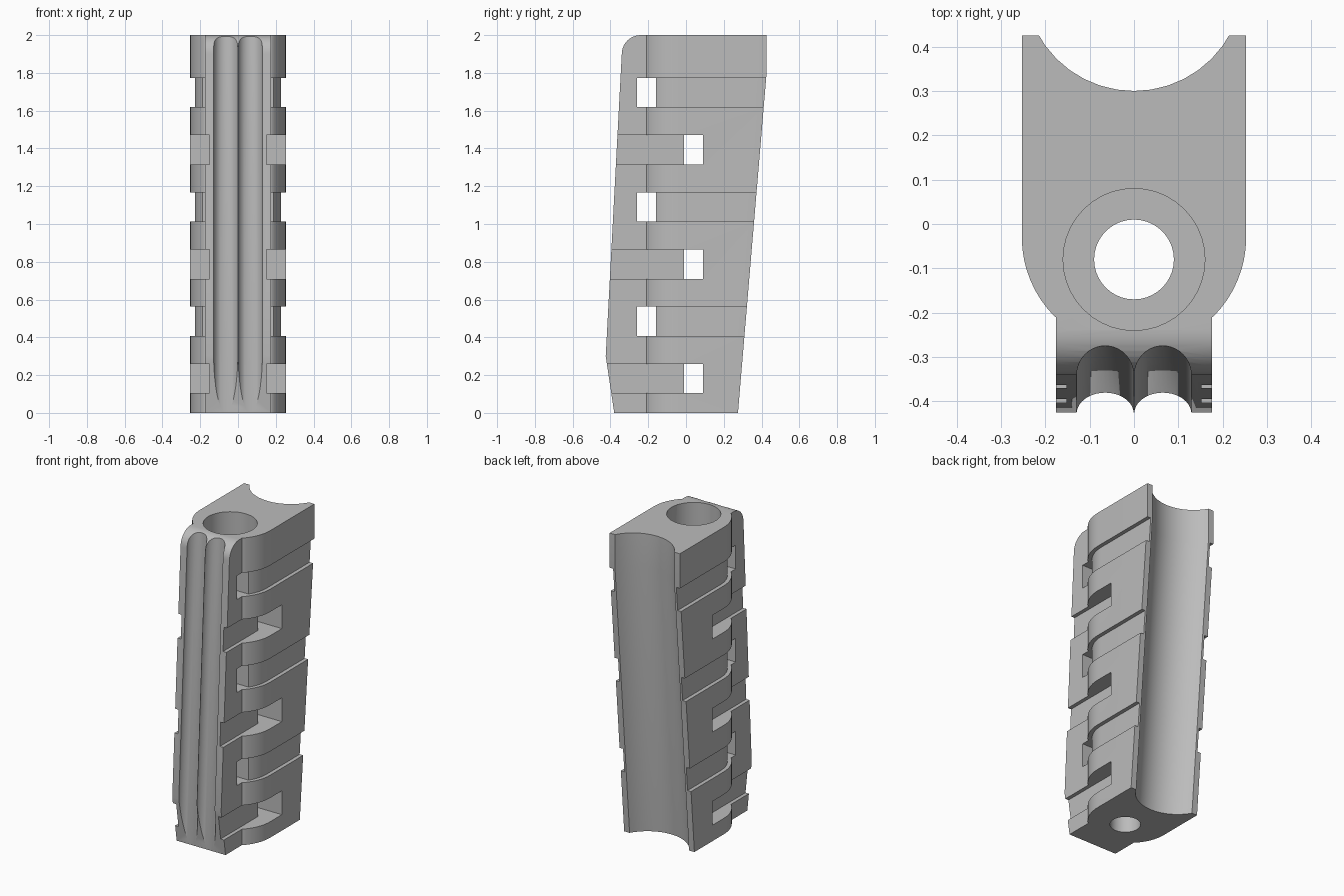
import bpy, bmesh
from math import sin, cos, radians, pi

cube = bpy.data.objects.get("Cube")
if cube:
    bpy.data.objects.remove(cube, do_unlink=True)

grey = bpy.data.materials.new("plain_grey")
grey.use_nodes = True
colour = (0.5, 0.5, 0.5, 1)
grey.diffuse_color = colour
grey.node_tree.nodes["Principled BSDF"].inputs["Base Color"].default_value = colour


def loft(name, rings):
    """Closed solid through matching rings of points."""
    bm = bmesh.new()
    loops = [[bm.verts.new(p) for p in ring] for ring in rings]
    n = len(loops[0])
    for a, b in zip(loops, loops[1:]):
        for i in range(n):
            j = (i + 1) % n
            bm.faces.new((a[i], a[j], b[j], b[i]))
    bm.faces.new(loops[0])
    bm.faces.new(loops[-1])
    bmesh.ops.recalc_face_normals(bm, faces=bm.faces)
    mesh = bpy.data.meshes.new(name)
    bm.to_mesh(mesh)
    bm.free()
    mesh.materials.append(grey)
    obj = bpy.data.objects.new(name, mesh)
    bpy.context.collection.objects.link(obj)
    return obj


def column(name, outline, lo, hi):
    return loft(name, [[(x, y, z) for x, y in outline] for z in (lo, hi)])


def box(name, x, y, z):
    return column(name, [(x[0], y[0]), (x[1], y[0]), (x[1], y[1]), (x[0], y[1])], *z)


def arc(cx, cy, r, start, end, steps):
    angles = [radians(start + (end - start) * i / steps) for i in range(steps + 1)]
    return [(cx + r * cos(a), cy + r * sin(a)) for a in angles]


def circle(cx, cy, r, steps=40):
    return [(cx + r * cos(2 * pi * i / steps), cy + r * sin(2 * pi * i / steps))
            for i in range(steps)]


def combine(cutter, operation="DIFFERENCE"):
    cutter.hide_render = True
    mod = body.modifiers.new("cut", "BOOLEAN")
    mod.operation = operation
    mod.solver = "EXACT"
    mod.object = cutter
    bpy.context.view_layer.objects.active = body
    bpy.ops.object.modifier_apply(modifier=mod.name)
    bpy.data.objects.remove(cutter, do_unlink=True)


# Leaning side profile with a rounded upper front corner
profile = [(-0.38, 0), (-0.425, 0.3)] + arc(-0.24, 1.9, 0.1, 180, 90, 10)
profile += [(0.425, 2), (0.425, 1.78), (0.275, 0)]
body = loft("grip_body", [[(x, y, z) for y, z in profile] for x in (-0.3, 0.3)])

# Plan shape: wide rear, rounded shoulders, narrow front
half = [(0.253, 0.6)] + arc(0, -0.03, 0.253, 0, -45, 8) + [(0.176, -0.21), (0.176, -0.6)]
plan = half + [(-x, y) for x, y in reversed(half)]
combine(column("plan_shape", plan, -0.1, 2.1), "INTERSECT")

# Rear channel following the leaning back edge
channel = []
for z in (-0.1, 1.78, 2.1):
    back = 0.275 + 0.0843 * min(z, 1.78)
    channel.append([(x, y, z) for x, y in circle(0, back + 0.122, 0.247)])
combine(loft("rear_channel", channel))

# Twin front flutes
for side in (-1, 1):
    combine(loft("front_flute", [
        [(x, y, z) for x, y in circle(side * 0.065, -0.445 + 0.053 * z, 0.0645)]
        for z in (-0.1, 2.1)]))

# Stepped bore
combine(column("through_bore", circle(0, -0.08, 0.09), -0.1, 2.1))
combine(column("counterbore", circle(0, -0.08, 0.16), 1.82, 2.1))

# Shallow side bands with front windows, alternating with deep notches
band = [(0.228, 0.6)] + arc(0, -0.03, 0.228, 0, -37, 8) + [(0.3, -0.25), (0.3, 0.6)]
for i in range(3):
    low = 0.407 + 0.606 * i
    span = (low, low + 0.155)
    for side in (-1, 1):
        combine(column("side_band", [(side * x, y) for x, y in band], *span))
    combine(box("front_window", (-0.4, 0.4), (-0.26, -0.16), span))

    low = 0.104 + 0.606 * i
    span = (low, low + 0.155)
    for side in (-1, 1):
        combine(box("side_notch", sorted((side * 0.152, side * 0.4)), (-0.6, 0.09), span))
    combine(box("rear_window", (-0.4, 0.4), (-0.01, 0.09), span))

# Smooth curves, crisp edges
bpy.ops.object.select_all(action="DESELECT")
body.select_set(True)
bpy.context.view_layer.objects.active = body
bpy.ops.object.shade_smooth_by_angle(angle=radians(30))
